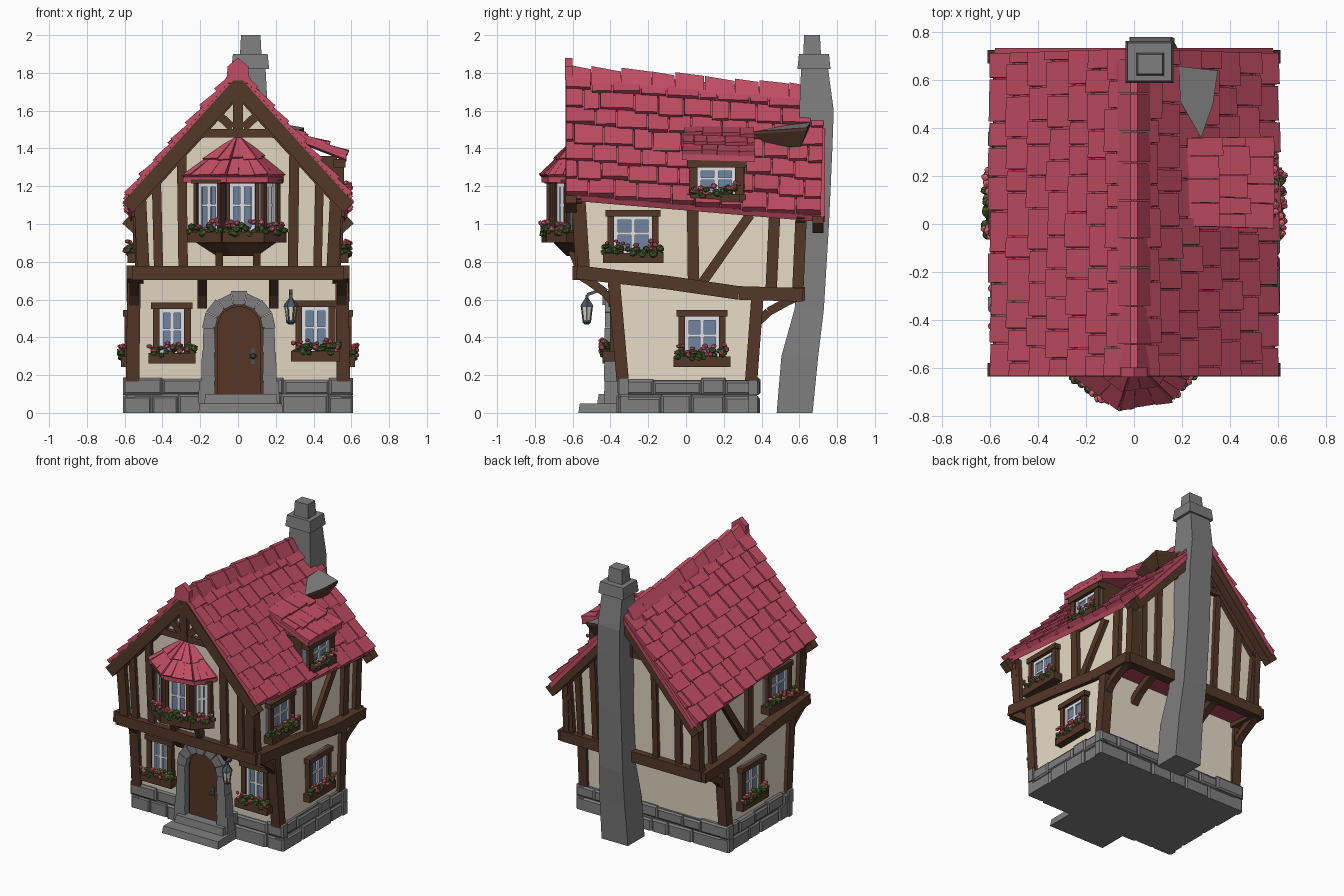
import bpy, bmesh, math, random
from mathutils import Vector as V, Matrix

if "Cube" in bpy.data.objects:
    bpy.data.objects.remove(bpy.data.objects["Cube"])
random.seed(4)
rnd = random.uniform
COLOURS = {"red_tile": (194, 77, 99), "cream_plaster": (231, 219, 198), "dark_wood": (84, 56, 40),
           "door_wood": (86, 54, 38), "grey_stone": (126, 126, 126), "leaf_green": (74, 98, 46),
           "pink_petal": (222, 98, 116), "blue_glass": (112, 132, 160), "white_paint": (226, 229, 235),
           "lamp_metal": (78, 86, 98)}
MAT = {}
for k, c in COLOURS.items():
    MAT[k] = bpy.data.materials.new(k)
    MAT[k].diffuse_color = [((v / 255 + .055) / 1.055) ** 2.4 for v in c] + [1]
RED, CREAM, WOOD, DOOR, STONE, LEAF, PINK, GLASS, WHITE, METAL = COLOURS


class Part:
    def __init__(self, name):
        self.name, self.bm, self.mats = name, bmesh.new(), []

    def slot(self, m):
        if m not in self.mats:
            self.mats.append(m)
        return self.mats.index(m)

    def loft(self, rings, m, cap=None):
        rows = [[self.bm.verts.new(p) for p in r] for r in rings]
        n, i = len(rows[0]), self.slot(m)
        for a, b in zip(rows, rows[1:]):
            for k in range(n):
                self.bm.faces.new((a[k], a[(k + 1) % n], b[(k + 1) % n], b[k])).material_index = i
        self.bm.faces.new(rows[0]).material_index = i
        self.bm.faces.new(rows[-1]).material_index = self.slot(cap or m)

    def box(self, lo, hi, m, inset=0):
        (a, b, c), (d, e, f), s = lo, hi, inset
        self.loft([[(a, b, c), (d, b, c), (d, e, c), (a, e, c)],
                   [(a + s, b + s, f), (d - s, b + s, f), (d - s, e - s, f), (a + s, e - s, f)]], m)

    def beam(self, p, q, n, w, d, m=WOOD, back=.015):
        p, q, n = V(p), V(q), V(n)
        s = (q - p).cross(n).normalized() * w / 2
        self.loft([[c - s - n * back, c + s - n * back, c + s + n * d, c - s + n * d] for c in (p, q)], m)

    def ball(self, c, r, m):
        mat = Matrix.Translation(c) @ Matrix.Rotation(rnd(0, 3), 4, 'Z') @ Matrix.Diagonal((r, r * rnd(.7, 1.2), r * rnd(.6, 1), 1))
        for v in bmesh.ops.create_icosphere(self.bm, subdivisions=1, radius=1, matrix=mat)["verts"]:
            for f in v.link_faces:
                f.material_index = self.slot(m)

    def tiles(self, A, B, C, D, rows, cols, t):
        A, B, C, D = V(A), V(B), V(C), V(D)
        n = (C - D).cross(A - D).normalized()
        n = -n if n.z < 0 else n
        P = lambda u, v: A.lerp(B, u).lerp(D.lerp(C, u), v)
        for i in range(rows):
            us = [0] + [(k + (.5 if i % 2 else 0) + rnd(-.2, .2)) / cols for k in range(0 if i % 2 else 1, cols)] + [1]
            us = [u for u in us if u >= 0]
            for a, b in zip(us, us[1:]):
                v0, v1, h = i / rows, min((i + 1 + rnd(.0, .22)) / rows, 1 + rnd(.0, .015)), t * rnd(.8, 1.2)
                a, b = a + .003, b - .003
                self.loft([[P(a, v0), P(b, v0), P(b, v0) + n * t * .4, P(a, v0) + n * t * .4],
                           [P(a, v1), P(b, v1 - .01), P(b, v1 - .01) + n * h, P(a, v1) + n * h * rnd(.75, 1)]], RED)

    def done(self):
        bmesh.ops.recalc_face_normals(self.bm, faces=self.bm.faces)
        me = bpy.data.meshes.new(self.name)
        self.bm.to_mesh(me)
        for m in self.mats:
            me.materials.append(MAT[m])
        ob = bpy.data.objects.new(self.name, me)
        bpy.context.collection.objects.link(ob)
        return ob


def flower_box(p, o, r, n, w, k=1):
    # planter with leaves and blossoms; o = centre of its back bottom edge, k scales its depth
    p.beam(o - r * w / 2 + V((0, 0, .03)), o + r * w / 2 + V((0, 0, .03)), n, .055, .07 * k)
    for _ in range(int(w * 95)):
        p.ball(o + r * rnd(-.48, .48) * w + n * rnd(.02, .07) * k + V((0, 0, rnd(.045, .095))), rnd(.016, .026), LEAF)
    for _ in range(int(w * 50)):
        p.ball(o + r * rnd(-.48, .48) * w + n * rnd(.04, .085) * k + V((0, 0, rnd(.065, .12))), rnd(.012, .019), PINK)


def window(name, o, n, w, h, fw=.035, planter=1):
    p, o, n, u = Part(name), V(o), V(n).normalized(), V((0, 0, 1))
    r = u.cross(n)
    at = lambda a, b, c=0: o + r * a + u * b + n * c
    p.beam(at(0, -h / 2), at(0, h / 2), n, w, .012, GLASS)
    a, b = w / 2 - fw / 2, h / 2 - fw / 2
    for s in (-1, 1):
        p.beam(at(s * a, -h / 2), at(s * a, h / 2), n, fw, .04)
        p.beam(at(-w / 2 - .01, s * b), at(w / 2 + .01, s * b), n, fw, .048)
        p.beam(at(s * (a - fw / 2 - .009), -b), at(s * (a - fw / 2 - .009), b), n, .022, .024, WHITE)
        p.beam(at(-a, s * (b - fw / 2 - .009)), at(a, s * (b - fw / 2 - .009)), n, .022, .023, WHITE)
    p.beam(at(0, -b), at(0, b), n, .022, .022, WHITE)
    p.beam(at(-a, .01), at(a, .01), n, .014, .02, WHITE)
    if planter:
        flower_box(p, at(0, -h / 2 - .015, .01), r, n, w + .05, planter)
    p.done()


# stone plinth: core plus rough blocks on all four sides
p = Part("stone_plinth")
p.box((-.585, -.35, 0), (.585, .375, .175), STONE)
for n, c, L in ((V((0, -1, 0)), .335, .61), (V((0, 1, 0)), .36, .61), (V((1, 0, 0)), .575, .37), (V((-1, 0, 0)), .575, .37)):
    t = V((-n.y, n.x, 0))
    mid = V((0, .015, 0)) if n.x else V((0, 0, 0))
    for z0, z1 in ((0, .095), (.095, .18)):
        x = -L
        while x < L - .01:
            e = min(x + rnd(.12, .26), L)
            e = L if L - e < .07 else e
            d, g, z2 = c + rnd(.02, .035), .012, z1 + rnd(-.012, .008)
            q = lambda a, z, dd: mid + t * a + n * dd + V((0, 0, z))
            p.loft([[q(x, z0, c - .03), q(e, z0, c - .03), q(e, z2, c - .03), q(x, z2, c - .03)],
                    [q(x, z0, d - .01), q(e, z0, d - .01), q(e, z2, d - .01), q(x, z2, d - .01)],
                    [q(x + g, z0 + g * (z0 > 0), d), q(e - g, z0 + g * (z0 > 0), d), q(e - g, z2 - g, d), q(x + g, z2 - g, d)]], STONE)
            x = e
p.done()
p = Part("door_steps")
p.box((-.21, -.57, 0), (.24, -.34, .05), STONE, .008)
p.box((-.18, -.47, .05), (.21, -.34, .1), STONE, .008)
p.done()

# plastered storeys: leaning lower floor and overhanging gabled upper floor
roof_z = lambda x, y: 1.805 - 1.12 * abs(x) - .085 * (y + .63)
yf = lambda z: -.55 - .05 * (z - .74)
yb = lambda z: .58 + .05 * (z - .62)
p = Part("lower_walls")
p.loft([[(-.57, -.345, .15), (.57, -.345, .15), (.57, .36, .15), (-.57, .36, .15)],
        [(-.56, -.385, .75), (.56, -.385, .75), (.56, .39, .65), (-.56, .39, .65)]], CREAM)
p.done()
p = Part("upper_walls")
X = .515
def section(f, z0):
    e, a = roof_z(X, f(1.1)) - .04, roof_z(0, f(1.7)) - .04
    return [(-X, f(z0), z0), (X, f(z0), z0), (X, f(e), e), (0, f(a), a), (-X, f(e), e)]
p.loft([section(yf, .73), section(yb, .61)], CREAM)
p.slot(RED)
for f in p.bm.faces:
    f.normal_update()
    if abs(f.normal.z) > .9:
        f.material_index = 1
p.done()

# roof: chevron slab, staggered tiles and ridge caps
p = Part("main_roof")
Y0, Y1, E = -.63, .735, .58
p.loft([[(-E, y, roof_z(E, y)), (0, y, roof_z(0, y)), (E, y, roof_z(E, y)),
         (E - .015, y, roof_z(E, y) - .03), (0, y, roof_z(0, y) - .04), (-E + .015, y, roof_z(E, y) - .03)] for y in (Y0, Y1)], RED)
for s in (-1, 1):
    c = [(x * s, y, roof_z(x, y)) for x, y in ((0, Y0 - .01), (0, Y1), (E, Y1 - .02), (E, Y0 - .01))]
    p.tiles(*c, 7, 10, .034)
y = Y0 - .005
while y < .6:
    e, k = y + rnd(.12, .17), rnd(.04, .052)
    p.loft([[(-.075, a, roof_z(0, a) - .06), (.075, a, roof_z(0, a) - .06), (.065, a, roof_z(.065, a) + b), (.015, a, roof_z(0, a) + b),
             (-.015, a, roof_z(0, a) + b), (-.065, a, roof_z(.065, a) + b)]
            for a, b in ((y, k), (e - .004, k - rnd(.004, .018)))], RED)
    y = e
p.loft([[(-.06, a, 1.76), (.06, a, 1.76), (.055, a, 1.835), (0, a, 1.88), (-.055, a, 1.835)] for a in (Y0 - .01, Y0 + .03)], RED)
p.done()

# timber frame
p = Part("timber_frame")
for f, n, posts, z0, yr in ((yf, V((0, -1, 0)), (-.42, -.29, .29, .42), .74, -.595), (yb, V((0, 1, 0)), (-.36, -.18, .3, .42), .63, .685)):
    at = lambda x, z: (x, f(z), z)
    yy, w = f(1.2), .035
    for x in posts:
        p.beam(at(x, z0), at(x * 1.03, roof_z(x, yy) - .08), n, rnd(.04, .055), .025)
    p.beam(at(-.56, z0), at(.56, z0), n, .075, .05)
    d = roof_z(0, yy) - 1.74
    for s in (-1, 1):
        p.beam(at(s * .5, z0), at(s * .52, roof_z(.52, yy) - .06), n, .065, w)
        p.beam((s * .585, yr, roof_z(.585, yr) - .06), (0, yr, roof_z(0, yr) - .07), n, .075, .042)
        p.beam(at(s * .55, roof_z(.55, yy) - .075), at(0, roof_z(0, yy) - .085), n, .07, .03)
        p.beam(at(s * .03, 1.45 + d), at(s * .16, 1.57 + d), n, .045, .028)
        p.beam(at(s * .3, 1.37 + d), at(s * .16, 1.43 + d), n, .045, .026)
    p.beam(at(0, 1.4 + d), at(0, 1.7 + d), n, .055, w)
    p.beam(at(-.18, 1.42 + d), at(.18, 1.42 + d), n, .045, .03)
for s in (-1, 1):
    n = V((s, 0, 0))
    for a, b, c, d, w in ((-.54, .74, -.565, 1.13, .065), (.04, .66, .035, 1.1, .06), (.08, .68, .34, 1.05, .05),
                          (.45, .63, .47, 1.07, .06), (.59, .6, .61, 1.05, .06)):
        p.beam((s * X, a, b), (s * X, c, d), n, w, .03)
    pts = [(-.58, .745), (-.1, .69), (.28, .635), (.62, .625)]
    for a, b in zip(pts, pts[1:]):
        p.beam((s * X, *a), (s * X, *b), n, .072, .075)
    for y, y2, z1 in ((-.335, -.385, .73), (.345, .38, .64)):   # lower corner posts
        p.beam((s * .568, y, .17), (s * .56, y2, z1), n, .065, .025, back=.045)
for xs, y0, y1, z0, z1 in (((-.55, -.19, .19, .55), -.37, -.55, .55, .72), ((-.55, -.2, .32, .55), .37, .58, .46, .61)):
    for x in xs:                                                # curved jetty brackets
        c = [(x, y0 + (y1 - y0) * math.sin(t) ** 2, z0 + (z1 - z0) * (1 - math.cos(t) ** 2 * .999) ** .6) for t in (.15, .6, 1.1, 1.57)]
        for a, b in zip(c, c[1:]):
            p.beam(a, b, (1, 0, 0), .045, .025, back=.025)
p.done()

# windows
window("front_window_left", (-.35, -.362, .43), (0, -1, 0), .2, .31)
window("front_window_right", (.41, -.362, .44), (0, -1, 0), .21, .31)
for s, side in ((-1, "left"), (1, "right")):
    window(side + "_lower_window", (s * .56, .085, .4), (s, 0, 0), .25, .29, planter=.7)
    window(side + "_upper_window", (s * X, -.28, .94), (s, 0, 0), .27, .27, planter=.85)

# dormer on the right roof slope
p = Part("dormer")
p.box((.25, .02, 1.08), (.525, .31, 1.36), WOOD)
c = [(.22, -.01, 1.51), (.22, .36, 1.5), (.575, .365, 1.36), (.575, -.02, 1.37)]
p.loft([[V(v) - V((0, 0, .03)) for v in c], c], RED)
p.tiles(*c, 3, 4, .03)
p.done()
window("dormer_window", (.52, .16, 1.23), (1, 0, 0), .29, .23, .045, 0)
p = Part("dormer_planter")
flower_box(p, V((.535, .155, 1.1)), V((0, 1, 0)), V((1, 0, 0)), .26, .75)
p.done()

# bay window with faceted roof
plan = [(-.22, -.54), (-.215, -.6), (-.07, -.70), (.11, -.68), (.2, -.6), (.2, -.54)]
ring = lambda k, z: [(x * k, -.56 + (y + .56) * k, z) for x, y in plan]
p = Part("bay_body")
p.loft([ring(.5, .83), ring(1, .9), ring(1, 1.25)], WOOD)
for x in (-.1, .1):
    p.beam((x, -.55, .74), (x, -.6, .86), (1, 0, 0), .05, .02, back=.02)
rim = [(-.3, -.56), (-.29, -.6), (-.06, -.765), (.16, -.73), (.24, -.6), (.24, -.56)]
apex = V((0, -.57, 1.47))
p.loft([[(x, y, 1.22) for x, y in rim], [(x, y, 1.25) for x, y in rim], [apex + V((x, y + .56, 0)) * .03 for x, y in rim]], RED)
for a, b in zip(rim[1:4], rim[2:5]):
    a, b = V((*a, 1.25)), V((*b, 1.25))
    p.tiles(apex.lerp(a, .08), apex.lerp(b, .08), b, a, 2, 2, .02)
for i in (1, 2, 3):
    a, b = V((*plan[i], 0)), V((*plan[i + 1], 0))
    r = (b - a).normalized()
    n = V((r.y, -r.x, 0))
    flower_box(p, (a + b) / 2 + V((0, 0, .9)) + n * .01, r, n, (b - a).length + .04, .75)
    window("bay_window_%d" % i, (a + b) / 2 + V((0, 0, 1.09)), n, (b - a).length - .005, .29, .02, 0)
p.done()

# arched door with stone surround
arc = lambda r, y, t: (.005 + r * math.cos(t), y, .45 + r * math.sin(t))
p = Part("front_door")
for r, y, m in ((.135, -.385, WOOD), (.115, -.395, DOOR)):
    p.loft([[(.005 + r, yy, .1)] + [arc(r, yy, math.pi * k / 10) for k in range(11)] + [(.005 - r, yy, .1)] for yy in (-.34, y)], m)
p.ball((.08, -.41, .3), .02, METAL)
p.box((.072, -.402, .26), (.088, -.38, .34), METAL)
p.done()
p = Part("door_surround")
for k in range(7):
    a, b, R = math.pi * k / 7 + .01, math.pi * (k + 1) / 7 - .01, .2 if k == 3 else rnd(.185, .195)
    p.loft([[arc(.125, y, a), arc(R, y, a), arc(R, y, b), arc(.125, y, b)] for y in (-.33, -.43 - .012 * (k == 3))], STONE)
for s in (-1, 1):
    for z0, z1, w in ((.05, .17, .215), (.17, .32, .2), (.32, .45, .192)):
        x = sorted((.005 + s * .125, .005 + s * w))
        p.box((x[0], -.435, z0), (x[1], -.33, z1), STONE, .004)
p.done()

# wall lantern
p = Part("wall_lantern")
c = [(.28, -.37, .57), (.28, -.41, .625), (.28, -.47, .645), (.28, -.525, .625), (.28, -.525, .6)]
for a, b in zip(c, c[1:]):
    p.beam(a, b, (1, 0, 0), .016, .009, METAL, .009)
hexa = lambda r, z: [(.28 + r * math.cos(k * math.pi / 3), -.525 + r * math.sin(k * math.pi / 3), z) for k in range(6)]
p.loft([hexa(.04, .56), hexa(.035, .575), hexa(.008, .61)], METAL)
p.loft([hexa(.022, .49), hexa(.032, .56)], CREAM)
p.loft([hexa(.012, .468), hexa(.026, .48), hexa(.024, .492)], METAL)
for k in range(6):
    p.beam(hexa(.021, .485)[k], hexa(.032, .565)[k], (math.cos(k * math.pi / 3), math.sin(k * math.pi / 3), 0), .007, .003, METAL, .003)
p.done()

# chimney and the stone-topped wedge beside it
p = Part("chimney")
p.loft([[(c - w, a, z), (c + w, a, z), (c + w, b, z), (c - w, b, z)] for z, a, b, c, w in (
    (0, .48, .67, .1, .105), (.3, .505, .7, .1, .1), (.55, .575, .73, .09, .095), (1, .615, .757, .08, .09),
    (1.4, .6, .775, .08, .09), (1.6, .6, .782, .07, .088), (1.84, .61, .75, .065, .08))], STONE)
p.box((-.035, .59, 1.82), (.165, .765, 1.9), STONE, .008)
p.box((.01, .62, 1.89), (.125, .715, 2.0), STONE, .006)
p.done()
p = Part("chimney_wedge")
top = [V(v) for v in ((.18, .66, 1.54), (.35, .64, 1.51), (.33, .5, 1.5), (.28, .36, 1.49), (.16, .57, 1.53))]
p.loft([[v.lerp(V((.24, .57, 1.38)), .45) - V((0, 0, .04)) for v in top], [v - V((0, 0, .015)) for v in top], top], WOOD, STONE)
p.done()

for m in bpy.data.materials:
    if m.users and not m.is_grease_pencil:
        m.use_nodes = True
        m.node_tree.nodes["Principled BSDF"].inputs["Base Color"].default_value = m.diffuse_color
